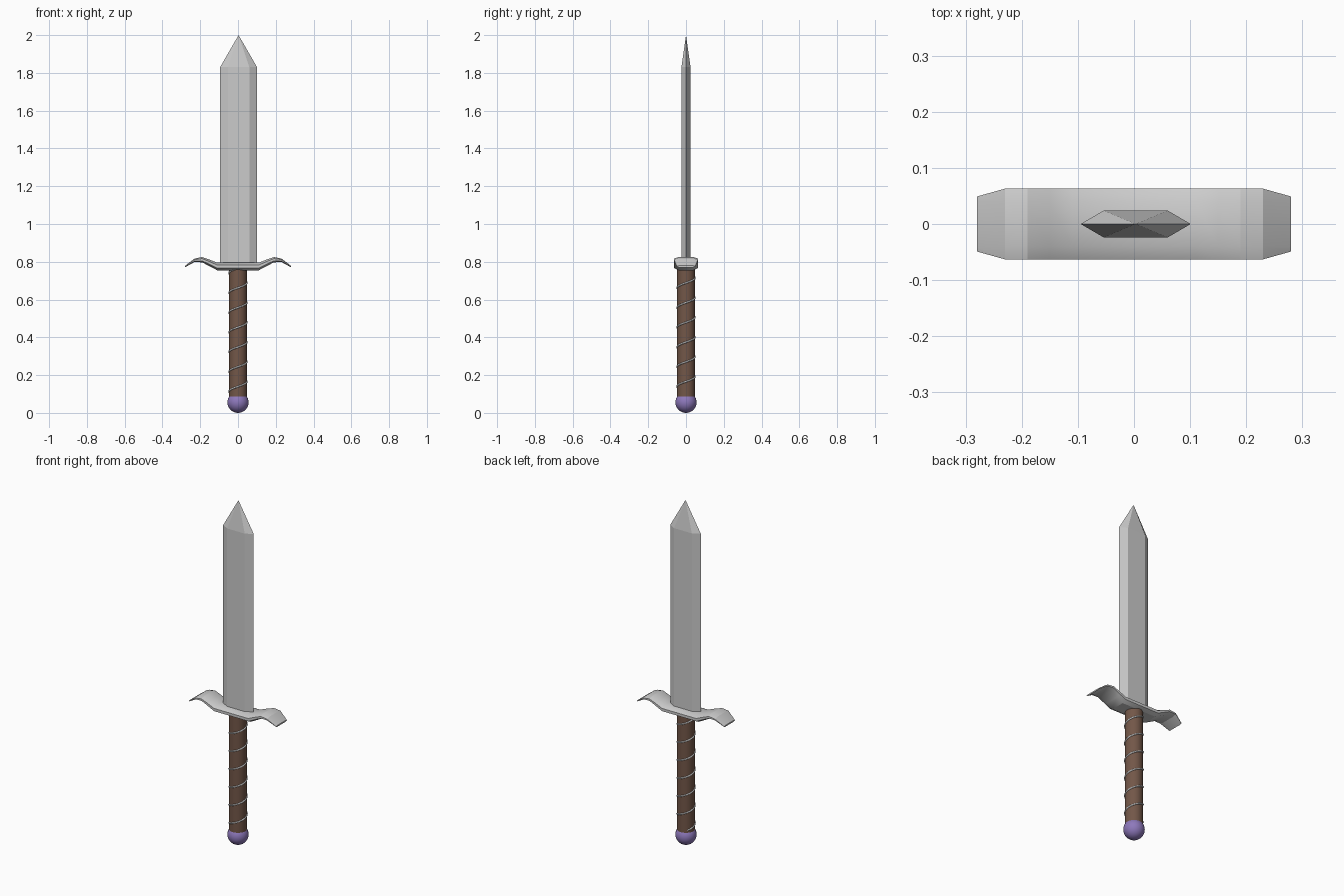
import bpy, bmesh, math

if "Cube" in bpy.data.objects:
    bpy.data.objects.remove(bpy.data.objects["Cube"])

def mat(name, rgb):
    m = bpy.data.materials.new(name)
    m.diffuse_color = (*rgb, 1)
    m.use_nodes = True
    m.node_tree.nodes["Principled BSDF"].inputs["Base Color"].default_value = m.diffuse_color
    return m

def loft(name, rings, smooth=None):
    """Skin a list of equal-length point rings; a single-point ring makes a tip."""
    bm = bmesh.new()
    loops = [[bm.verts.new(p) for p in r] for r in rings]
    for a, b in zip(loops, loops[1:]):
        n = len(a)
        for i in range(n):
            j = (i + 1) % n
            bm.faces.new((a[i], a[j], b[0]) if len(b) == 1 else (a[i], a[j], b[j], b[i]))
    for r in (loops[0], loops[-1]):
        if len(r) > 2:
            bm.faces.new(r)
    bmesh.ops.recalc_face_normals(bm, faces=bm.faces)
    me = bpy.data.meshes.new(name)
    bm.to_mesh(me)
    bm.free()
    ob = bpy.data.objects.new(name, me)
    bpy.context.collection.objects.link(ob)
    if smooth:
        me.shade_smooth()
        bpy.ops.object.select_all(action='DESELECT')
        ob.select_set(True)
        bpy.context.view_layer.objects.active = ob
        bpy.ops.object.shade_smooth_by_angle(angle=math.radians(smooth))
    return ob

# Blade: flattened hexagon section running up to a point
CX = 0.003
hexa = [(-0.098, 0), (-0.057, -0.024), (0.057, -0.024),
        (0.098, 0), (0.057, 0.024), (-0.057, 0.024)]
loft("blade", [[(CX + x, y, z) for x, y in hexa] for z in (0.775, 1.83)] + [[(CX, 0, 2.0)]])

# Crossguard: chamfered bar, wavy and thinning toward both ends
# stations: x, bottom z, top z, half depth
half = [(0.11, 0.755, 0.795, 0.063), (0.15, 0.776, 0.811, 0.063),
        (0.19, 0.797, 0.825, 0.063), (0.23, 0.799, 0.817, 0.063),
        (0.28, 0.771, 0.779, 0.049)]
stations = [(-x, b, t, d) for x, b, t, d in reversed(half)] + half
def guard_ring(x, b, t, d):
    lo, hi = b + (t - b) * 0.3, t - (t - b) * 0.3
    f = 0.04
    return [(x, -f, b), (x, f, b), (x, d, lo), (x, d, hi),
            (x, f, t), (x, -f, t), (x, -d, hi), (x, -d, lo)]
loft("crossguard", [guard_ring(*s) for s in stations], smooth=25)

# Grip
bpy.ops.mesh.primitive_cylinder_add(vertices=32, radius=0.047, depth=0.69, location=(0, 0, 0.425))
grip = bpy.context.object
grip.name = "grip"
grip.data.materials.append(mat("leather", (0.17, 0.095, 0.065)))
bpy.ops.object.shade_smooth_by_angle()

# Pommel
bpy.ops.mesh.primitive_uv_sphere_add(segments=32, ring_count=16, radius=0.056, location=(0, 0, 0.056))
pommel = bpy.context.object
pommel.name = "pommel"
pommel.data.materials.append(mat("purple", (0.27, 0.19, 0.5)))
bpy.ops.object.shade_smooth_by_angle()

# Wire wrap: right-handed helix around the grip
pitch, z0, z1 = 0.1045, 0.10, 0.76
steps = 200
rings = []
for i in range(steps + 1):
    z = z0 + (z1 - z0) * i / steps
    a = -math.pi / 2 + (z - 0.662) / pitch * math.tau
    ring = []
    for k in range(8):
        p = k / 8 * math.tau
        r = 0.0465 + 0.005 * math.cos(p)
        ring.append((r * math.cos(a), r * math.sin(a), z + 0.005 * math.sin(p)))
    rings.append(ring)
loft("grip_wire", rings, smooth=60)
